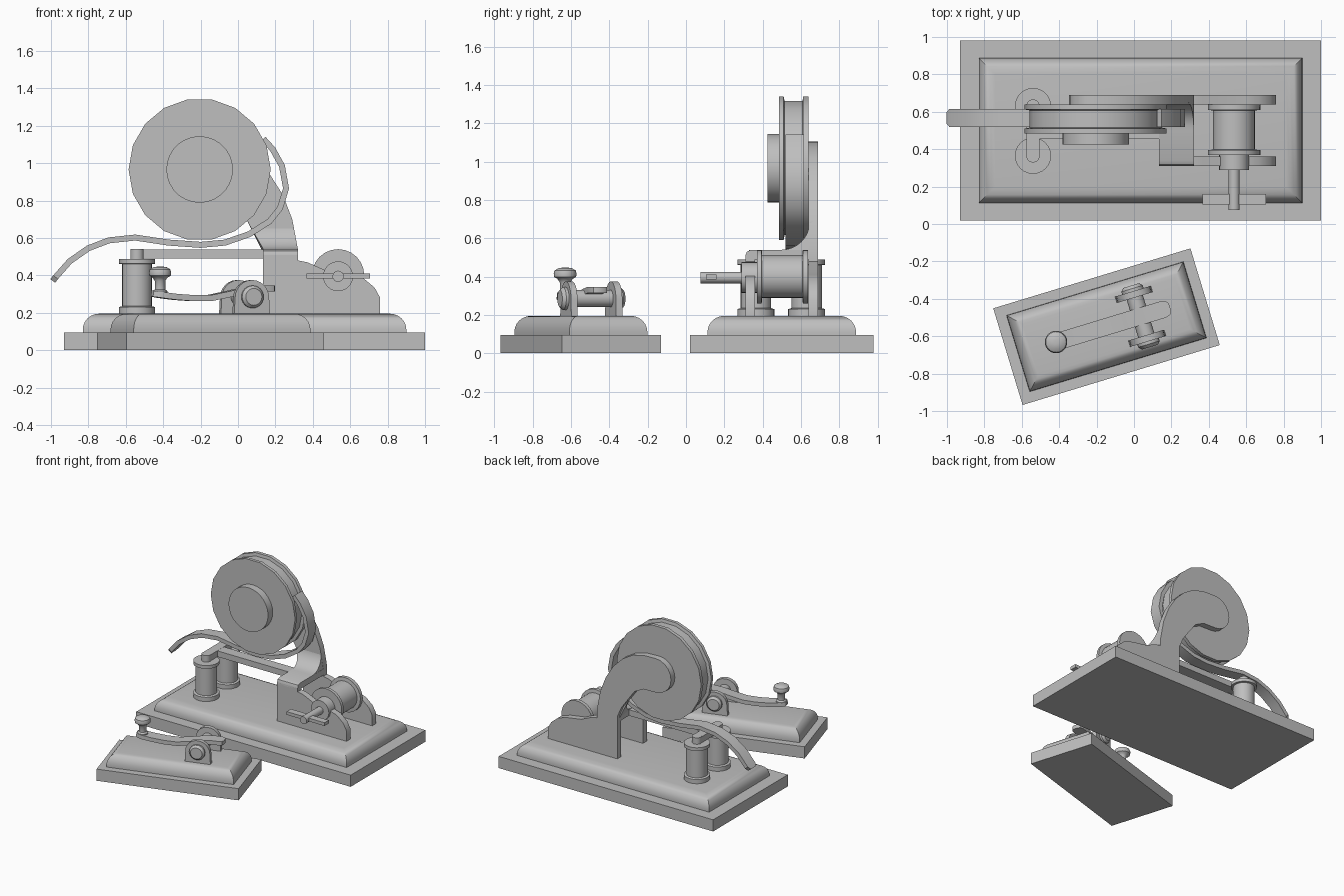
import bpy, bmesh, math
from mathutils import Matrix, Vector

cube = bpy.data.objects.get("Cube")
if cube:
    bpy.data.objects.remove(cube, do_unlink=True)

grey = bpy.data.materials.new("plain_grey")
grey.use_nodes = True
COLOUR = (0.52, 0.52, 0.52, 1)
grey.diffuse_color = COLOUR
grey.node_tree.nodes["Principled BSDF"].inputs["Base Color"].default_value = COLOUR

WORLD = Matrix.Identity(4)
KEY = Matrix.Translation((-0.147, -0.549, 0)) @ Matrix.Rotation(math.radians(16.9), 4, "Z")
MAIN = Matrix.Translation((0.035, 0.5, 0))


def finish(name, bm, frame=WORLD):
    bmesh.ops.recalc_face_normals(bm, faces=bm.faces)
    mesh = bpy.data.meshes.new(name)
    bm.to_mesh(mesh)
    bm.free()
    mesh.transform(frame)
    mesh.materials.append(grey)
    ob = bpy.data.objects.new(name, mesh)
    bpy.context.collection.objects.link(ob)
    bpy.ops.object.select_all(action="DESELECT")
    ob.select_set(True)
    bpy.context.view_layer.objects.active = ob
    bpy.ops.object.shade_smooth_by_angle(angle=math.radians(35))
    return ob


def loft(name, rings, frame=WORLD):
    """Skin matching closed rings of points and cap both ends."""
    bm = bmesh.new()
    rows = [[bm.verts.new(p) for p in ring] for ring in rings]
    n = len(rows[0])
    for a, b in zip(rows, rows[1:]):
        for i in range(n):
            j = (i + 1) % n
            bm.faces.new((a[i], a[j], b[j], b[i]))
    bm.faces.new(rows[0])
    bm.faces.new(rows[-1])
    return finish(name, bm, frame)


def plate(name, outline, y0, y1, frame=WORLD):
    """Extrude an x-z outline along y."""
    return loft(name, [[(x, y, z) for x, z in outline] for y in (y0, y1)], frame)


def turned(name, profile, centre, axis="Z", sides=24, frame=WORLD):
    """Lathe a (radius, position) profile about an axis through centre."""
    rings = []
    for r, t in profile:
        ring = []
        for i in range(sides):
            a = math.tau * i / sides
            u, v = r * math.cos(a), r * math.sin(a)
            offset = Vector((u, v, t)) if axis == "Z" else Vector((u, t, v))
            ring.append(Vector(centre) + offset)
        rings.append(ring)
    return loft(name, rings, frame)


def box(name, x, y, z, frame=WORLD):
    return plate(name, [(x[0], z[0]), (x[1], z[0]), (x[1], z[1]), (x[0], z[1])], *y, frame)


def ribbon(name, path, y, widths, thick, frame=WORLD):
    """Bent strip following an x-z path, with a half width at every point."""
    rings = []
    for i, (x, z) in enumerate(path):
        a, b = path[max(i - 1, 0)], path[min(i + 1, len(path) - 1)]
        d = Vector((b[0] - a[0], b[1] - a[1])).normalized() * thick / 2
        w = widths[i]
        rings.append([(x - s * d.y, y + t * w, z + s * d.x)
                      for s, t in ((1, 1), (1, -1), (-1, -1), (-1, 1))])
    return loft(name, rings, frame)


def arc(cx, cz, r, start, end, steps):
    return [(cx + r * math.cos(math.radians(start + (end - start) * i / steps)),
             cz + r * math.sin(math.radians(start + (end - start) * i / steps)))
            for i in range(steps + 1)]


def plinth(name, slab, top, round_x, frame):
    """Flat slab carrying a block with rounded upper edges."""
    box(name + "_slab", (-slab[0], slab[0]), (-slab[1], slab[1]), (0, 0.095), frame)
    rings = []
    levels = [(0, 0.095)] + [(round_x * (1 - math.cos(a)), 0.11 + 0.085 * math.sin(a))
                             for a in (math.pi / 2 * i / 6 for i in range(7))]
    for inset, z in levels:
        x, y = top[0] - inset, top[1] - inset
        rings.append([(-x, -y, z), (x, -y, z), (x, y, z), (-x, y, z)])
    loft(name + "_rounded_top", rings, frame)


# Bases
plinth("main_base", (0.965, 0.48), (0.865, 0.388), 0.088, MAIN)
plinth("key_base", (0.551, 0.27), (0.494, 0.213), 0.07, KEY)

# Bracket: front cheek, folded top, tall hooked back arm
foot = [(0.135, 0.195), (0.76, 0.195), (0.76, 0.28), (0.73, 0.335), (0.67, 0.385),
        (0.59, 0.41), (0.46, 0.43), (0.37, 0.47), (0.32, 0.48)]
plate("bracket_front_cheek", foot + [(0.32, 0.51), (0.135, 0.51)], 0.31, 0.36)
hook = [(0.32, 0.54), (0.29, 0.70), (0.24, 0.83), (0.17, 0.94), (0.09, 1.02),
        (0.0, 1.075), (-0.1, 1.1)] + arc(-0.21, 0.966, 0.138, 90, 270, 10)
neck = [(-0.1, 0.825), (-0.02, 0.785), (0.05, 0.69), (0.1, 0.62), (0.135, 0.54)]
plate("bracket_back_arm", foot + hook + neck, 0.64, 0.69)
fold = [(0.31, 0.49), (0.31, 0.51), (0.318, 0.53), (0.34, 0.54), (0.66, 0.54), (0.66, 0.49)]
loft("bracket_folded_top", [[(x, y, z) for y, z in fold] for x in (0.135, 0.32)])

# Curved web between folded top and arm
web = arc(0.50, 0.71, 0.145, -90, 0, 8)
web = [(y, z - 0.025) for y, z in web] + [(0.66, 0.69), (0.66, 0.52)]
sides = []
for low, high in ((0.135, 0.05), (0.32, 0.292)):
    sides.append([(low + (high - low) * max(0, z - 0.54) / 0.15, y, z) for y, z in web])
loft("bracket_curved_web", sides)

# Tape reel with hub
turned("reel", [(0.38, 0.485), (0.38, 0.51), (0.355, 0.515), (0.355, 0.608),
                (0.38, 0.612), (0.38, 0.64)], (-0.205, 0, 0.966), "Y", 18)
turned("reel_hub", [(0.178, 0.425), (0.178, 0.49)], (-0.205, 0, 0.966), "Y", 28)

# Paper tape running under the reel
tape = [(-0.99, 0.37), (-0.975, 0.39), (-0.9, 0.475), (-0.8, 0.545), (-0.69, 0.587),
        (-0.55, 0.602), (-0.37, 0.575), (-0.2, 0.563), (-0.07, 0.575), (0.06, 0.62),
        (0.17, 0.69), (0.225, 0.76), (0.257, 0.865), (0.235, 0.985), (0.185, 1.075),
        (0.135, 1.13)]
ribbon("paper_tape", tape, 0.567, [0.03] + [0.048] * 15, 0.032)

# Pair of coils with yoke and armature bar
for label, y in (("front", 0.365), ("back", 0.63)):
    turned(label + "_coil", [(0.097, 0.19), (0.097, 0.23), (0.08, 0.235), (0.08, 0.46),
                             (0.097, 0.462), (0.097, 0.488)], (-0.54, y, 0))
    turned(label + "_coil_core", [(0.036, 0.48), (0.036, 0.54)], (-0.54, y, 0))
box("coil_yoke", (-0.576, -0.504), (0.365, 0.63), (0.49, 0.539))
box("armature_bar", (-0.51, 0.14), (0.455, 0.54), (0.49, 0.538))

# Winding drum with shaft and flat handle
turned("winding_drum", [(0.14, 0.37), (0.14, 0.395), (0.112, 0.398), (0.112, 0.607),
                        (0.14, 0.61), (0.14, 0.638)], (0.535, 0, 0.40), "Y")
turned("winding_collar", [(0.08, 0.29), (0.08, 0.375)], (0.535, 0, 0.395), "Y")
turned("winding_shaft", [(0.03, 0.075), (0.03, 0.3)], (0.535, 0, 0.395), "Y", 16)
box("winding_handle", (0.365, 0.705), (0.105, 0.16), (0.384, 0.41))

# Key: pivot cheeks, axle, sprung lever and finger knob
cheek = [(0.09, 0.19), (0.29, 0.19)] + arc(0.19, 0.28, 0.095, 0, 180, 12)
for label, s in (("front", -1), ("back", 1)):
    plate("key_" + label + "_cheek", cheek, s * 0.105, s * 0.14, KEY)
    turned("key_" + label + "_bolt", [(0.06, s * 0.135), (0.06, s * 0.155), (0.045, s * 0.172)],
           (0.19, 0, 0.285), "Y", frame=KEY)
turned("key_axle", [(0.045, -0.12), (0.045, 0.12)], (0.19, 0, 0.285), "Y", frame=KEY)
lever = [(-0.325, 0.302), (-0.31, 0.3), (-0.28, 0.295), (-0.2, 0.285), (-0.1, 0.278),
         (0.0, 0.28), (0.1, 0.3), (0.19, 0.32), (0.27, 0.33), (0.32, 0.33),
         (0.345, 0.33), (0.355, 0.33)]
ribbon("key_lever", lever, 0, [0.02, 0.037] + [0.046] * 8 + [0.037, 0.02], 0.032, KEY)
turned("key_knob", [(0.04, 0.30), (0.04, 0.315), (0.028, 0.325), (0.028, 0.37),
                    (0.04, 0.388), (0.057, 0.398), (0.06, 0.415), (0.055, 0.432),
                    (0.035, 0.444), (0.012, 0.447)], (-0.282, 0, 0), frame=KEY)
